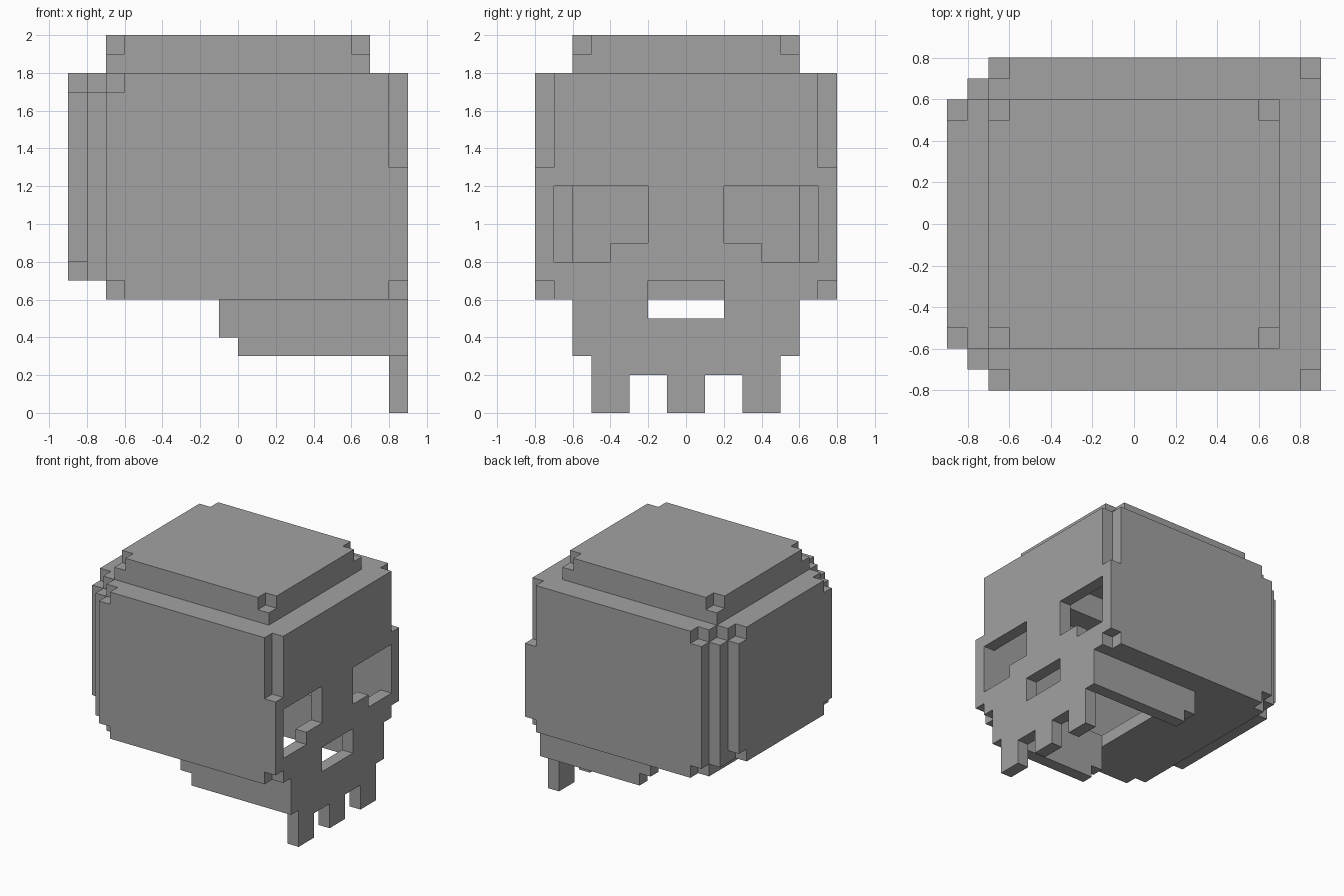
import bpy, bmesh, math
from mathutils import Vector

cube = bpy.data.objects.get("Cube")
if cube:
    bpy.data.objects.remove(cube, do_unlink=True)

UNIT = 0.1  # size of one block

grey = bpy.data.materials.new("bone_grey")
grey.use_nodes = True
grey.diffuse_color = (0.36, 0.36, 0.36, 1)
grey.node_tree.nodes["Principled BSDF"].inputs["Base Color"].default_value = (0.36, 0.36, 0.36, 1)


def cells(box):
    """Blocks inside a box given as x0, x1, y0, y1, z0, z1."""
    x0, x1, y0, y1, z0, z1 = box
    return {(x, y, z) for x in range(x0, x1) for y in range(y0, y1) for z in range(z0, z1)}


def mirrored(box):
    """The box and its copy across y = 0."""
    x0, x1, y0, y1, z0, z1 = box
    return [box, (x0, x1, -y1, -y0, z0, z1)]


def carve(add, cut=()):
    """Union of the add boxes minus the cut boxes."""
    blocks = set()
    for box in add:
        blocks |= cells(box)
    for box in cut:
        blocks -= cells(box)
    return blocks


parts = {}

# Face plate with cheek edges, stepped eye sockets and nose opening
face = carve([(8, 9, -7, 7, 6, 18), (8, 9, -8, 8, 7, 13)],
             mirrored((8, 9, 2, 7, 8, 12)) + [(8, 9, -2, 2, 6, 7)])
parts["face"] = face | carve(mirrored((8, 9, 2, 4, 8, 9)))

# Side walls, notched at their rear corners
for name, box in zip(("side_wall_back", "side_wall_front"), mirrored((-7, 8, 7, 8, 6, 18))):
    y0, y1 = box[2:4]
    parts[name] = carve([box], [(-7, -6, y0, y1, 6, 7), (-7, -6, y0, y1, 17, 18)])

# Rounded rear of the head in two steps
parts["rear_corners"] = carve(mirrored((-8, -7, 6, 7, 7, 17)))
parts["rear_wall"] = carve([(-9, -8, -6, 6, 7, 18)],
                           mirrored((-9, -8, 5, 6, 7, 8)) + mirrored((-9, -8, 5, 6, 17, 18)))

# Roof ring, open under the crown
parts["roof"] = carve([(-7, 8, -7, 7, 17, 18), (-8, -7, -6, 6, 17, 18)], [(-6, 6, -5, 5, 17, 18)])

# Hollow crown with notched top corners
parts["crown"] = carve([(-7, 7, -6, 6, 18, 20)],
                       [(-6, 6, -5, 5, 18, 19)]
                       + mirrored((-7, -6, 5, 6, 19, 20)) + mirrored((6, 7, 5, 6, 19, 20)))

# Base plate, open above the jaw
parts["base"] = carve([(-7, 8, -7, 7, 6, 7), (-8, -7, -6, 6, 7, 8)], [(-1, 8, -5, 5, 6, 7)])

# Jaw: front plate and two side bars
parts["jaw_front"] = carve([(8, 9, -6, 6, 3, 6), (8, 9, -5, 5, 2, 3)], [(8, 9, -2, 2, 5, 6)])
for name, box in zip(("jaw_bar_back", "jaw_bar_front"), mirrored((-1, 8, 5, 6, 3, 6))):
    parts[name] = carve([box], [(-1, 0, box[2], box[3], 3, 4)])

# Three teeth
for i, y in enumerate((-5, -1, 3)):
    parts[f"tooth_{i + 1}"] = carve([(8, 9, y, y + 2, 0, 2)])

solid = set().union(*parts.values())


def build(name, blocks):
    """Mesh of the exposed block sides, merged into large flat faces."""
    bm = bmesh.new()
    corners = {}

    def corner(p):
        key = tuple(round(v) for v in p)
        if key not in corners:
            corners[key] = bm.verts.new(Vector(key) * UNIT)
        return corners[key]

    for block in sorted(blocks):
        for axis in range(3):
            for side in (0, 1):
                near = list(block)
                near[axis] += 1 if side else -1
                if tuple(near) in solid:
                    continue
                u, v = Vector((0, 0, 0)), Vector((0, 0, 0))
                u[(axis + 1) % 3] = v[(axis + 2) % 3] = 1
                p = Vector(block)
                p[axis] += side
                loop = [p, p + u, p + u + v, p + v]
                if not side:
                    loop.reverse()
                bm.faces.new([corner(q) for q in loop])
    bmesh.ops.dissolve_limit(bm, angle_limit=math.radians(1), verts=bm.verts[:], edges=bm.edges[:])
    mesh = bpy.data.meshes.new(name)
    bm.to_mesh(mesh)
    bm.free()
    mesh.materials.append(grey)
    bpy.context.collection.objects.link(bpy.data.objects.new(name, mesh))


for part_name, part_blocks in parts.items():
    build(part_name, part_blocks)
